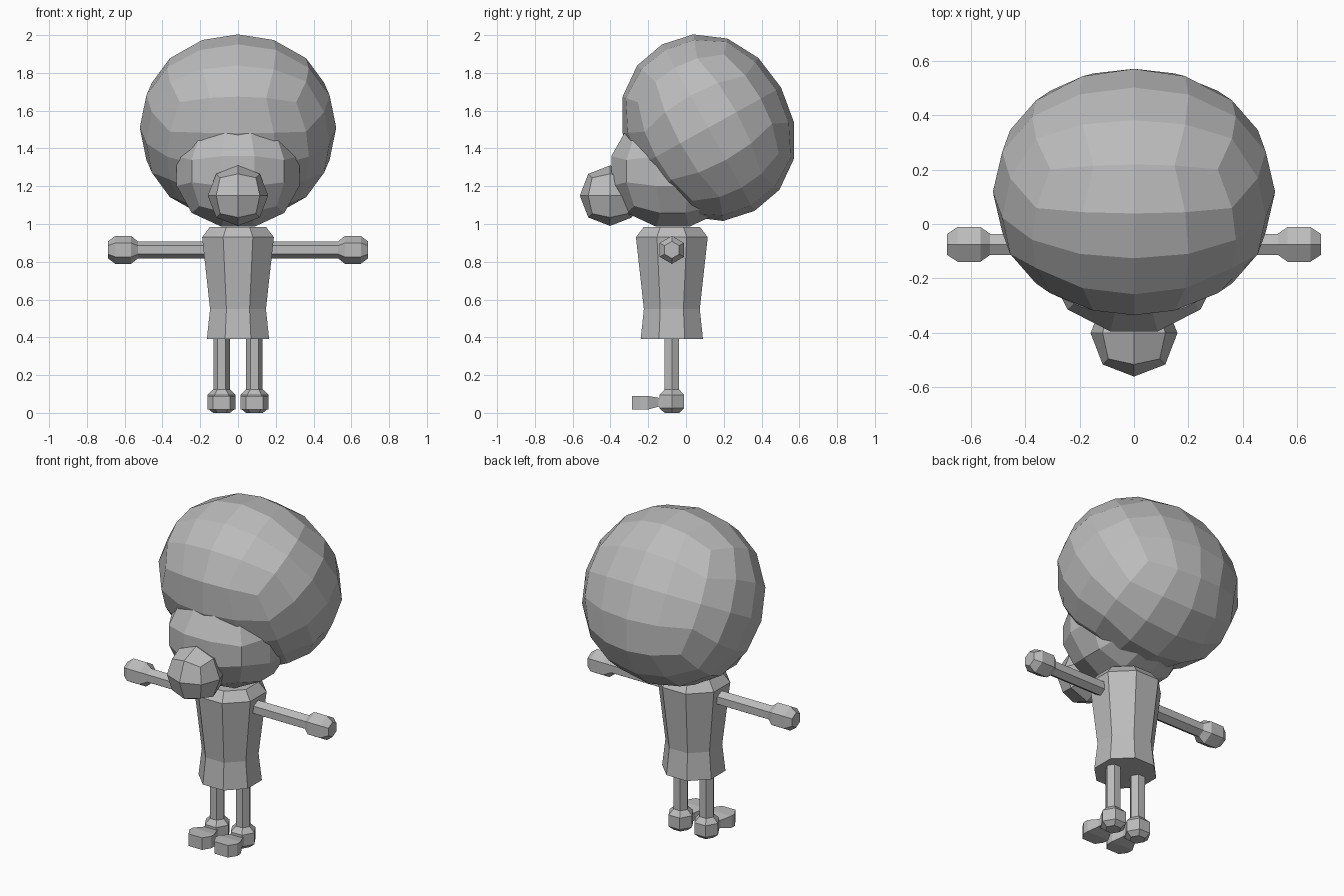
import bpy, bmesh, math
from mathutils import Matrix, Vector

if "Cube" in bpy.data.objects:
    bpy.data.objects.remove(bpy.data.objects["Cube"])

grey = bpy.data.materials.new("plain_grey")
grey.diffuse_color = (0.5, 0.5, 0.5, 1)
grey.use_nodes = True
grey.node_tree.nodes["Principled BSDF"].inputs["Base Color"].default_value = grey.diffuse_color
BODY_Y = -0.075


def finish(name, bm):
    bmesh.ops.recalc_face_normals(bm, faces=bm.faces)
    mesh = bpy.data.meshes.new(name)
    bm.to_mesh(mesh)
    bm.free()
    mesh.materials.append(grey)
    obj = bpy.data.objects.new(name, mesh)
    bpy.context.collection.objects.link(obj)
    return obj


def round_cube(name, divisions, radii, centre, tilt=0.0):
    """Ellipsoid made from a gridded cube, tilted about x."""
    bm = bmesh.new()
    bmesh.ops.create_cube(bm, size=2)
    bmesh.ops.subdivide_edges(bm, edges=bm.edges[:], cuts=divisions - 1,
                              use_grid_fill=True)
    rot = Matrix.Rotation(math.radians(tilt), 3, 'X')
    for v in bm.verts:
        p = Vector([math.tan(c * math.pi / 4) for c in v.co]).normalized()
        x, y, z = (c * c for c in p)
        p *= 1 + 0.08 * (x * y + y * z + z * x)
        v.co = rot @ Vector([c * r for c, r in zip(p, radii)]) + Vector(centre)
    return finish(name, bm)


def loft(name, rings):
    """Skin a list of equal-length point rings and cap both ends."""
    bm = bmesh.new()
    loops = [[bm.verts.new(p) for p in ring] for ring in rings]
    n = len(loops[0])
    for a, b in zip(loops, loops[1:]):
        for i in range(n):
            j = (i + 1) % n
            bm.faces.new((a[i], a[j], b[j], b[i]))
    bm.faces.new(loops[0])
    bm.faces.new(loops[-1])
    return finish(name, bm)


def polygon(sides, r, phase=0.0):
    return [(r * math.cos(math.tau * i / sides + phase),
             r * math.sin(math.tau * i / sides + phase)) for i in range(sides)]


# Head parts
round_cube("hair", 4, (0.52, 0.44, 0.504), (0, 0.118, 1.51), 29)
round_cube("head", 3, (0.345, 0.345, 0.312), (0, -0.07, 1.28))
round_cube("nose", 2, (0.16, 0.16, 0.16), (0, -0.402, 1.15))

# Torso: octagon with a flat front, given as (height, half width)
torso = [(0.39, 0.165), (0.55, 0.148), (0.93, 0.19), (0.985, 0.148)]
loft("torso", [[(x, y + BODY_Y, z)
                for x, y in polygon(8, w / math.cos(math.pi / 8), math.pi / 8)]
               for z, w in torso])

for side, label in ((-1, "left"), (1, "right")):
    # Arm with hand, hexagonal, along x: (x, radius)
    arm = [(0.1, 0.045), (0.53, 0.045), (0.566, 0.074), (0.65, 0.074), (0.688, 0.045)]
    loft(label + "_arm", [[(side * x, BODY_Y + b, 0.863 + a)
                           for a, b in polygon(6, r)] for x, r in arm])

    # Leg with ankle, hexagonal, along z: (z, radius)
    cx = side * 0.087
    leg = [(0, 0.045), (0.025, 0.075), (0.095, 0.075), (0.125, 0.044), (0.45, 0.044)]
    loft(label + "_leg", [[(cx + a, BODY_Y + b, z)
                           for a, b in polygon(6, r)] for z, r in leg])

    # Foot widening to a chamfered toe: (y, half width, bottom, top)
    foot = [(-0.09, 0.042, 0.033, 0.08), (-0.145, 0.045, 0.033, 0.08),
            (-0.205, 0.074, 0.017, 0.09), (-0.24, 0.074, 0.017, 0.09),
            (-0.285, 0.045, 0.017, 0.09)]
    loft(label + "_foot", [[(cx - w, y, lo), (cx + w, y, lo),
                            (cx + w, y, hi), (cx - w, y, hi)]
                           for y, w, lo, hi in foot])
